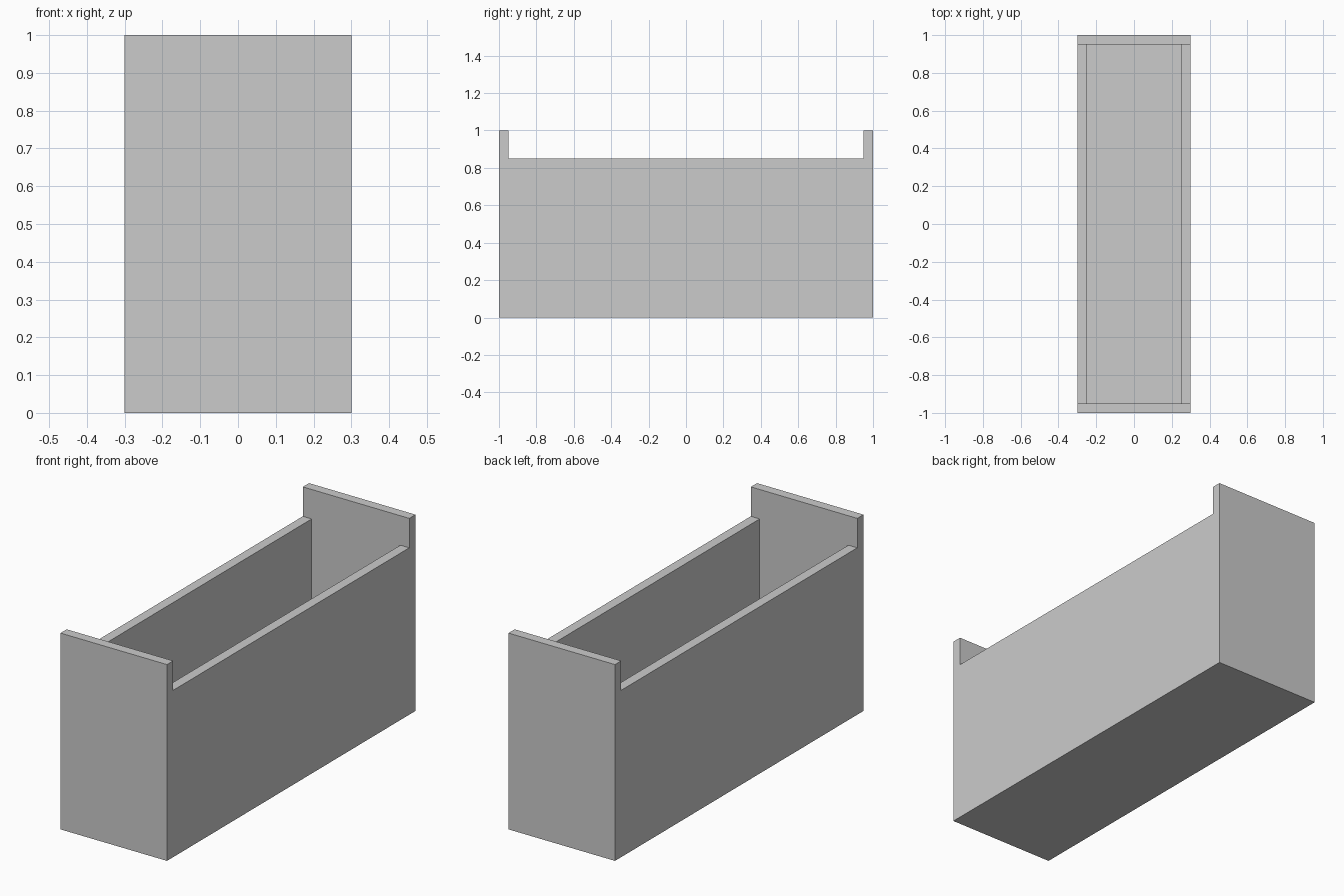
import bpy

if "Cube" in bpy.data.objects:
    bpy.data.objects.remove(bpy.data.objects["Cube"])

WIDTH, LENGTH, THICK = 0.6, 2.0, 0.05
END_HEIGHT, SIDE_HEIGHT = 1.0, 0.85


def panel(name, size, x=0.0, y=0.0):
    """Flat board standing on the ground, centred on (x, y)."""
    bpy.ops.mesh.primitive_cube_add(size=1, location=(x, y, size[2] / 2))
    board = bpy.context.object
    board.name = name
    board.scale = size
    bpy.ops.object.transform_apply(location=False, rotation=False, scale=True)
    return board


# Floor of the box
panel("bottom_panel", (WIDTH, LENGTH, THICK))

# Tall end boards
for name, s in (("front_panel", -1), ("back_panel", 1)):
    panel(name, (WIDTH, THICK, END_HEIGHT), y=s * (LENGTH - THICK) / 2)

# Lower long sides fitted between the end boards
for name, s in (("left_panel", -1), ("right_panel", 1)):
    panel(name, (THICK, LENGTH - 2 * THICK, SIDE_HEIGHT), x=s * (WIDTH - THICK) / 2)
